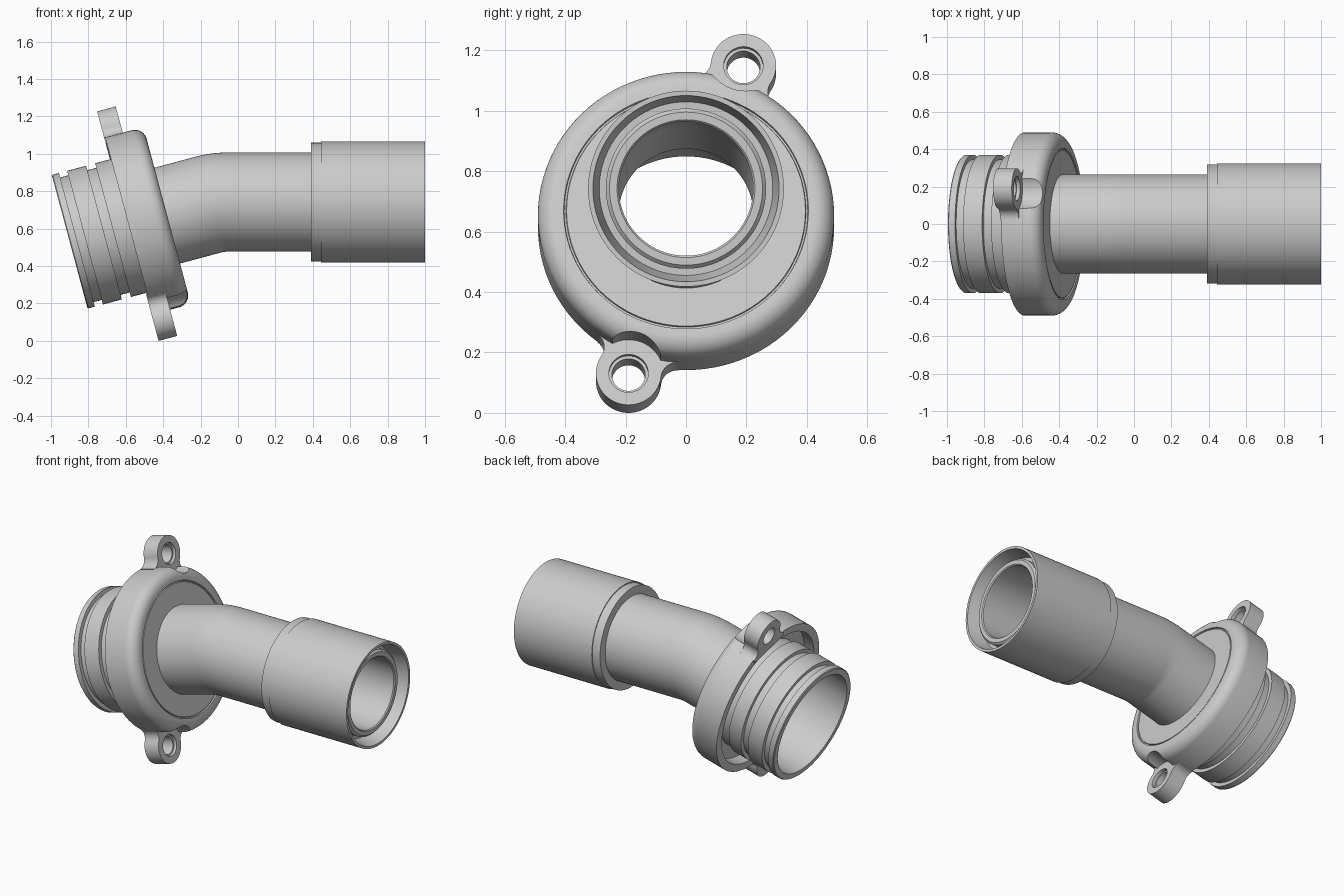
import bpy, bmesh
from math import sin, cos, pi, radians, atan2, hypot, acos
from mathutils import Matrix

if "Cube" in bpy.data.objects:
    bpy.data.objects.remove(bpy.data.objects["Cube"])

mat = bpy.data.materials.new("light_grey")
mat.use_nodes = True
grey = (0.6, 0.6, 0.6, 1)
mat.diffuse_color = grey
mat.node_tree.nodes["Principled BSDF"].inputs["Base Color"].default_value = grey

TILT = radians(15)
START = (-0.9, 0.53)      # centre of the spigot mouth (x, z)
PIPE_Z = 0.742            # height of the straight pipe's axis
FRAME = Matrix.Translation((START[0], 0, START[1])) @ Matrix.Rotation(-TILT, 4, 'Y')
SEG = 96


def make_object(name, bm, matrix=None):
    bmesh.ops.recalc_face_normals(bm, faces=bm.faces)
    me = bpy.data.meshes.new(name)
    bm.to_mesh(me)
    bm.free()
    me.materials.append(mat)
    ob = bpy.data.objects.new(name, me)
    bpy.context.collection.objects.link(ob)
    if matrix:
        ob.matrix_world = matrix
    return ob


def rings(name, stations, matrix=None):
    """Closed ring-shaped body from stations (x, z, tilt, radius)."""
    bm = bmesh.new()
    loops = []
    for x, z, t, r in stations:
        loops.append([bm.verts.new((x - sin(t) * r * cos(a), r * sin(a), z + cos(t) * r * cos(a)))
                      for a in (2 * pi * i / SEG for i in range(SEG))])
    for k, lo in enumerate(loops):
        hi = loops[(k + 1) % len(loops)]
        for i in range(SEG):
            j = (i + 1) % SEG
            bm.faces.new((lo[i], lo[j], hi[j], hi[i]))
    return make_object(name, bm, matrix)


def lathe(name, profile, z=0, matrix=None):
    return rings(name, [(x, z, 0, r) for x, r in profile], matrix)


def prism(name, outline, x0, x1, matrix=None):
    """Outline in (y, z) extruded along x."""
    bm = bmesh.new()
    face = bm.faces.new([bm.verts.new((x0, y, z)) for y, z in outline])
    ext = bmesh.ops.extrude_face_region(bm, geom=[face])
    bmesh.ops.translate(bm, vec=(x1 - x0, 0, 0),
                        verts=[v for v in ext["geom"] if isinstance(v, bmesh.types.BMVert)])
    return make_object(name, bm, matrix)


def arc(cy, cz, r, a0, a1, n):
    return [(cy + r * cos(a0 + (a1 - a0) * i / n), cz + r * sin(a0 + (a1 - a0) * i / n))
            for i in range(n + 1)]


def cut(target, cutter):
    cutter.hide_render = True
    mod = target.modifiers.new("cut", 'BOOLEAN')
    mod.operation, mod.solver, mod.object = 'DIFFERENCE', 'EXACT', cutter
    bpy.context.view_layer.objects.active = target
    bpy.ops.object.modifier_apply(modifier=mod.name)
    bpy.data.objects.remove(cutter)


# Spigot with seal grooves, and the cupped flange with a rounded rim
R = 0.49
spigot = [(0, .33), (0, .365), (.005, .37), (.04, .37), (.04, .345), (.085, .345), (.085, .37),
          (.19, .37), (.19, .345), (.24, .345), (.24, .37), (.33, .37), (.33, .355), (.4, .355)]
rim = [(.4, .44), (.328, .44), (.328, R)]
fillet = arc(.475, R - .065, .065, pi / 2, 0, 10)
face = [(.54, .405), (.53, .403), (.53, .397), (.537, .395), (.537, .24)]
bore = [(.5, .24), (.43, .33)]
flange = lathe("spigot_flange", spigot + rim + fillet + face + bore, matrix=FRAME)

# Bolt lugs: round ears blended into the rim, with stepped holes and head clearance
LUG_R, BLEND = 0.108, 0.055
LUG_Y, LUG_Z = 0.19, 0.527
D = hypot(LUG_Y, LUG_Z)
# blend circle centre touches both the rim and the ear
beta = acos(((R + BLEND) ** 2 + D ** 2 - (LUG_R + BLEND) ** 2) / (2 * D * (R + BLEND)))
bz, by = (R + BLEND) * cos(beta), (R + BLEND) * sin(beta)
to_ear = atan2(D - bz, -by)
half_ear = arc(0, D, LUG_R, pi / 2, to_ear - pi, 20)
half_blend = arc(by, bz, BLEND, to_ear, atan2(-bz, -by) + 2 * pi, 10)
half = half_ear + half_blend[1:] + [(.46 * sin(beta), .46 * cos(beta))]
ear = half + [(-y, z) for y, z in reversed(half[1:])]

lugs = []
for name, flip in (("upper_lug", 0), ("lower_lug", pi)):
    turn = FRAME @ Matrix.Rotation(flip - atan2(LUG_Y, LUG_Z), 4, 'X')
    lug = prism(name, ear, .322, .425, turn)

    def drill(r, x0, x1):
        return prism("cutter", arc(0, D, r, 0, 2 * pi * 47 / 48, 47), x0, x1, turn)
    bpy.context.view_layer.update()
    for r, x0 in ((.055, .2), (.065, .405)):
        tool = drill(r, x0, .7)
        bpy.context.view_layer.update()
        cut(lug, tool)
    tool = drill(.115, .424, .7)
    bpy.context.view_layer.update()
    cut(flange, tool)
    lugs.append(lug)

# Bent pipe: tilted run, short bend, straight run; bore walked back
corner_x = START[0] + (PIPE_Z - START[1]) * cos(TILT) / sin(TILT)
BEND = 0.38
tangent = BEND * sin(TILT / 2) / cos(TILT / 2)
path = [(START[0] + .5 * cos(TILT), START[1] + .5 * sin(TILT), TILT)]
for i in range(13):
    t = TILT * (1 - i / 12)
    path.append((corner_x + tangent - BEND * sin(t), PIPE_Z - BEND * (1 - cos(t)), t))
end = .96
outer = [(x, z, t, .265) for x, z, t in path] + [(end - .012, PIPE_Z, 0, .265), (end, PIPE_Z, 0, .253)]
inner = [(end, PIPE_Z, 0, .228), (end - .006, PIPE_Z, 0, .222)]
inner += [(x, z, t, .222) for x, z, t in reversed(path)]
pipe = rings("bent_pipe", outer + inner)

# End sleeve with a slimmer collar and a flared mouth around the pipe
sleeve = lathe("end_sleeve", [(.39, .26), (.39, .318), (.445, .318), (.445, .324), (1, .324),
                              (1, .308), (.9, .287), (.9, .26)], PIPE_Z)

# Smooth shading with crisp edges
bpy.ops.object.select_all(action='DESELECT')
for ob in [flange, pipe, sleeve] + lugs:
    ob.select_set(True)
bpy.context.view_layer.objects.active = flange
bpy.ops.object.shade_smooth_by_angle(angle=radians(30))
